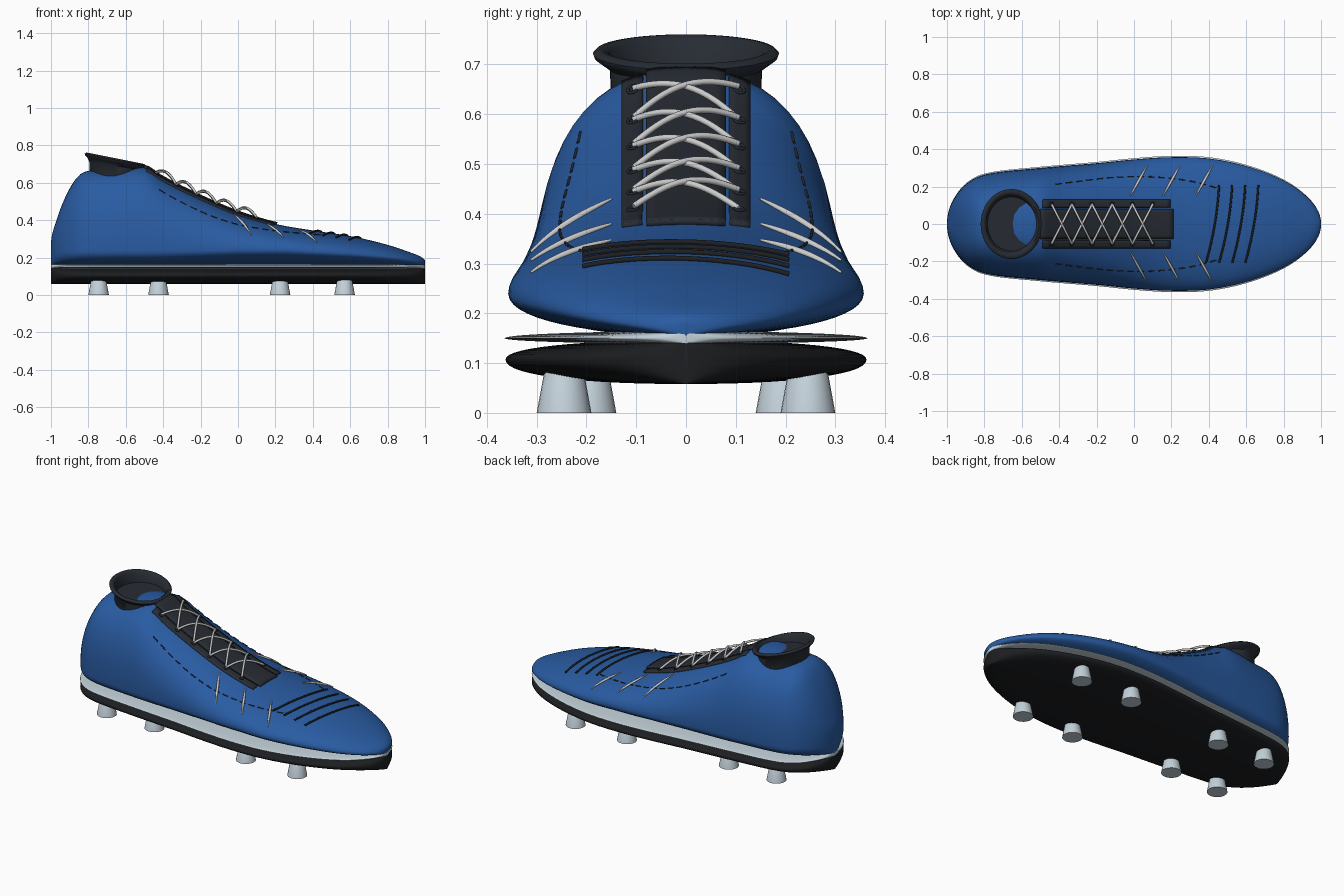
import bpy, bmesh, math

if "Cube" in bpy.data.objects:
    bpy.data.objects.remove(bpy.data.objects["Cube"])

def material(name, rgb):
    m = bpy.data.materials.new(name)
    m.diffuse_color = (*rgb, 1)
    m.use_nodes = True
    m.node_tree.nodes["Principled BSDF"].inputs["Base Color"].default_value = m.diffuse_color
    return m

BLUE = material("blue", (0.022, 0.105, 0.36))
DARK = material("dark", (0.02, 0.025, 0.033))
BLACK = material("black", (0.012, 0.013, 0.015))
PALE = material("pale", (0.55, 0.64, 0.70))
WHITE = material("white", (0.8, 0.8, 0.8))

# Outline half-width and ridge height along the length
WIDTH = [(-1, 0.004), (-0.98, 0.1), (-0.9, 0.212), (-0.8, 0.264), (-0.5, 0.3), (-0.2, 0.325),
         (0, 0.345), (0.2, 0.357), (0.4, 0.35), (0.6, 0.31), (0.8, 0.233), (0.92, 0.15), (1, 0.004)]
RIDGE = [(-1, 0.27), (-0.98, 0.37), (-0.95, 0.46), (-0.9, 0.57), (-0.85, 0.64), (-0.8, 0.664),
         (-0.7, 0.67), (-0.5, 0.685), (-0.4, 0.625), (-0.2, 0.525), (0, 0.44), (0.2, 0.38),
         (0.4, 0.345), (0.6, 0.315), (0.8, 0.268), (0.92, 0.228), (1, 0.18)]
BASE = 0.155

def spline(keys, x):
    u = math.acos(max(-1, min(1, -x)))
    k = [(math.acos(-a), b) for a, b in keys]
    def slope(i):
        a, b = k[max(i - 1, 0)], k[min(i + 1, len(k) - 1)]
        return (b[1] - a[1]) / (b[0] - a[0])
    i = max(j for j in range(len(k) - 1) if k[j][0] <= u + 1e-9)
    h = k[i + 1][0] - k[i][0]
    t = (u - k[i][0]) / h
    return ((2*t**3 - 3*t*t + 1) * k[i][1] + (t**3 - 2*t*t + t) * h * slope(i)
            + (3*t*t - 2*t**3) * k[i + 1][1] + (t**3 - t*t) * h * slope(i + 1))

def upper_section(x):
    top = spline(RIDGE, x)
    mid = min(0.24, BASE + 0.4 * (top - BASE))
    n = 2.0 + 0.5 * max(0, min(1, -x / 0.45))
    return spline(WIDTH, x), BASE, mid, top, n

def surface(x, y, lift=0.0):
    w, _, mid, top, n = upper_section(x)
    return (x, y, mid + (top - mid) * max(0, 1 - abs(y / w) ** n) ** (1 / n) + lift)

def add_mesh(name, bm, mat, angle=50):
    bmesh.ops.recalc_face_normals(bm, faces=bm.faces)
    me = bpy.data.meshes.new(name)
    bm.to_mesh(me)
    bm.free()
    ob = bpy.data.objects.new(name, me)
    bpy.context.collection.objects.link(ob)
    me.materials.append(mat)
    bpy.context.view_layer.objects.active = ob
    ob.select_set(True)
    bpy.ops.object.shade_smooth_by_angle(angle=math.radians(angle))
    ob.select_set(False)
    return ob

def rings_mesh(name, rings, mat, angle=50):
    bm = bmesh.new()
    vs = [[bm.verts.new(p) for p in r] for r in rings]
    n = len(vs[0])
    for a, b in zip(vs, vs[1:]):
        for i in range(n):
            bm.faces.new((a[i], a[(i + 1) % n], b[(i + 1) % n], b[i]))
    bm.faces.new(vs[0])
    bm.faces.new(vs[-1])
    return add_mesh(name, bm, mat, angle)

def loft(name, section, mat, steps=72, sides=56):
    rings = []
    for i in range(steps + 1):
        x = -math.cos(math.pi * i / steps)
        w, lo, mid, hi, n = section(x)
        ring = []
        for j in range(sides):
            a = 2 * math.pi * j / sides
            c, s = math.cos(a), math.sin(a)
            y = w * math.copysign(abs(c) ** (2 / n), c)
            z = abs(s) ** (2 / n)
            ring.append((x, y, mid + (hi - mid) * z if s > 0 else mid - (mid - lo) * z))
        rings.append(ring)
    return rings_mesh(name, rings, mat)

# Upper and the two sole layers
loft("upper", upper_section, BLUE)
loft("midsole", lambda x: (spline(WIDTH, x) * 1.02, 0.139, 0.15, 0.164, 2), PALE)
loft("outsole", lambda x: (spline(WIDTH, x) * 1.015, 0.058, 0.107, 0.146, 2.2), BLACK)

# Flared ankle collar with a sunken floor
rings = []
for rx, ry, z, tilt in [(0.138, 0.15, 0.62, 0), (0.14, 0.153, 0.69, 0.15), (0.15, 0.172, 0.705, 0.2),
                        (0.162, 0.184, 0.714, 0.2), (0.165, 0.187, 0.722, 0.2), (0.158, 0.18, 0.729, 0.2),
                        (0.147, 0.168, 0.731, 0.2), (0.136, 0.155, 0.722, 0.2), (0.128, 0.145, 0.677, 0.1)]:
    rings.append([(-0.655 + rx * math.cos(a), ry * math.sin(a), z - tilt * rx * math.cos(a))
                  for a in (2 * math.pi * j / 48 for j in range(48))])
rings_mesh("collar", rings, DARK)

# Panels draped over the instep
def panel(name, x0, x1, y0, y1, lift, nx=28, ny=8):
    bm = bmesh.new()
    g = [[bm.verts.new(surface(x0 + (x1 - x0) * i / nx, y0 + (y1 - y0) * j / ny, lift))
          for j in range(ny + 1)] for i in range(nx + 1)]
    for i in range(nx):
        for j in range(ny):
            bm.faces.new((g[i][j], g[i + 1][j], g[i + 1][j + 1], g[i][j + 1]))
    ob = add_mesh(name, bm, DARK)
    mod = ob.modifiers.new("thickness", 'SOLIDIFY')
    mod.thickness = 0.014
    mod.offset = -1

panel("tongue", -0.5, 0.21, -0.08, 0.08, 0.012)
panel("eyestay_left", -0.485, 0.195, -0.13, -0.088, 0.009, ny=3)
panel("eyestay_right", -0.485, 0.195, 0.088, 0.13, 0.009, ny=3)

# Tubes: one curve object per group of lines
def tubes(name, paths, radius, mat, cyclic=False, taper=False):
    cu = bpy.data.curves.new(name, 'CURVE')
    cu.dimensions = '3D'
    cu.bevel_depth = radius
    cu.bevel_resolution = 2
    cu.use_fill_caps = True
    for pts in paths:
        sp = cu.splines.new('POLY')
        sp.points.add(len(pts) - 1)
        sp.use_cyclic_u = cyclic
        for i, (p, q) in enumerate(zip(sp.points, pts)):
            p.co = (*q, 1)
            if taper:
                p.radius = 0.35 + 0.65 * math.sin(math.pi * i / (len(pts) - 1))
    cu.materials.append(mat)
    bpy.context.collection.objects.link(bpy.data.objects.new(name, cu))

def mix(a, b, t):
    return a + (b - a) * t

# Criss-cross laces and eyelets
holes = [-0.44 + 0.108 * i for i in range(6)]
laces, eyelets = [], []
for s in (-1, 1):
    for a, b in zip(holes, holes[1:]):
        path = []
        for k in range(15):
            t = k / 14
            arch = 0.014 + 0.026 * math.sin(math.pi * t) + 0.002 * s
            path.append(surface(mix(a, b, t), s * mix(0.105, -0.105, t), arch))
        laces.append(path)
    for x in holes:
        eyelets.append([surface(x + 0.01 * math.cos(a), s * 0.107 + 0.01 * math.sin(a), 0.011)
                        for a in (2 * math.pi * j / 14 for j in range(14))])
tubes("laces", laces, 0.0065, WHITE)
tubes("eyelets", eyelets, 0.003, DARK, cyclic=True)

# Side stripes and dashed stitching on both flanks
STITCH = [(-0.45, 0.208), (-0.3, 0.228), (-0.1, 0.25), (0.1, 0.252), (0.3, 0.23), (0.47, 0.185)]
stripes, stitches = [], []
for s in (-1, 1):
    for x in (-0.02, 0.155, 0.33):
        stripes.append([surface(x + 0.09 * k / 12, s * mix(0.15, 0.312, k / 12), 0.003) for k in range(13)])
    for d in range(16):
        x0 = -0.42 + 0.055 * d
        stitches.append([surface(x, s * spline(STITCH, x), 0.001)
                         for x in (x0 + 0.034 * k / 4 for k in range(5))])
tubes("side_stripes", stripes, 0.007, WHITE, taper=True)
tubes("stitching", stitches, 0.003, DARK)

# Ribs across the toe
ribs = []
for i in range(4):
    x = 0.42 + 0.07 * i
    ribs.append([surface(x + 0.035 * t + 0.012 * (1 - t * t), 0.207 * t, 0.003)
                 for t in (k / 10 - 1 for k in range(21))])
tubes("toe_ribs", ribs, 0.0055, BLACK)

# Studs
for n, (x, y) in enumerate([(-0.745, 0.195), (-0.425, 0.195), (0.225, 0.245), (0.57, 0.245)]):
    for s, side in ((-1, "left"), (1, "right")):
        rings = [[(x + r * math.cos(a), s * y + r * math.sin(a), z)
                  for a in (2 * math.pi * j / 24 for j in range(24))]
                 for r, z in ((0.055, 0), (0.041, 0.076), (0.036, 0.084))]
        rings_mesh(f"stud_{side}_{n + 1}", rings, PALE)
